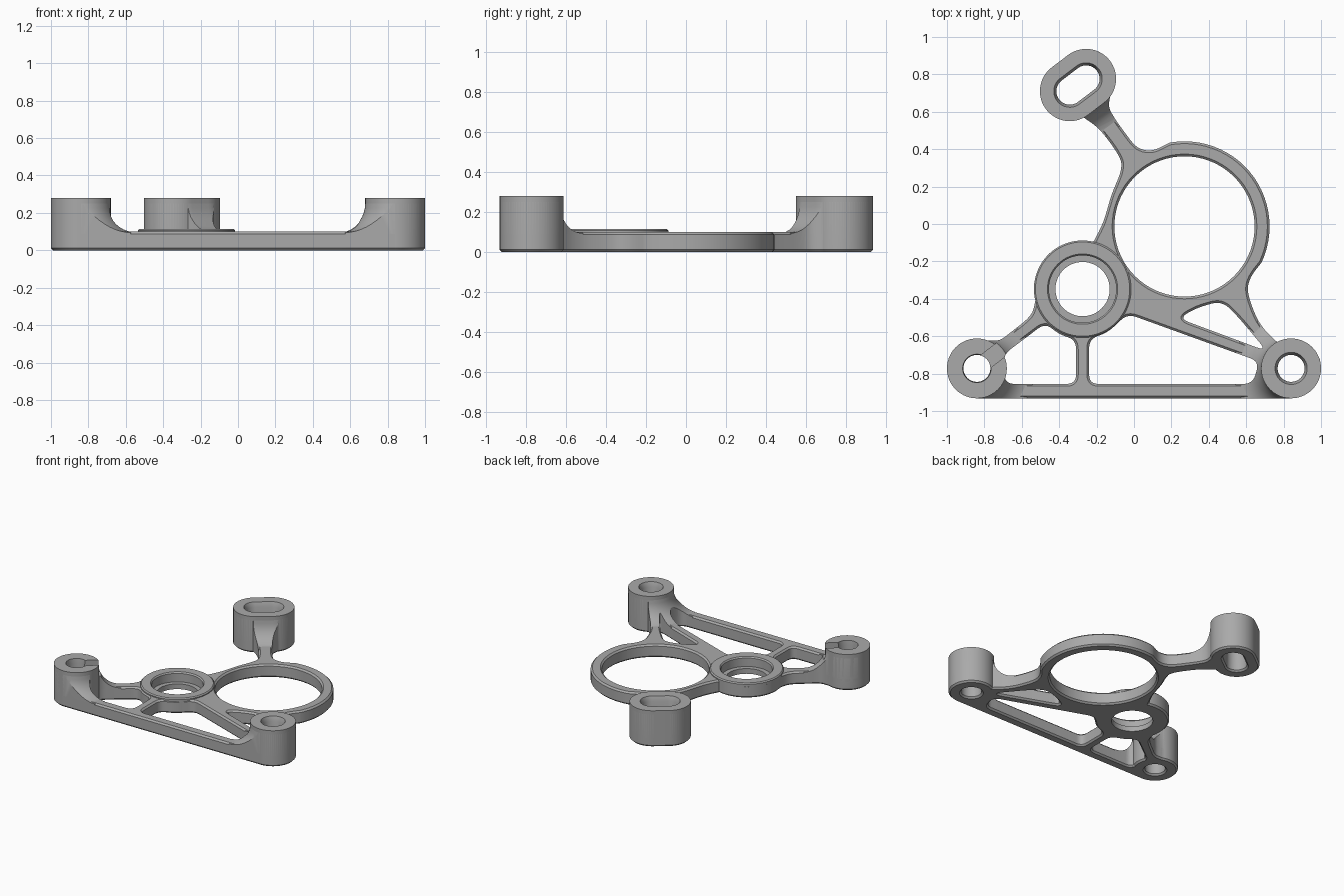
import bpy, bmesh
from math import sin, cos, radians, degrees, atan2, pi
from mathutils import Vector, Matrix

if "Cube" in bpy.data.objects:
    bpy.data.objects.remove(bpy.data.objects["Cube"])

# One grey metal for everything
metal = bpy.data.materials.new("grey_metal")
metal.use_nodes = True
GREY = (0.4, 0.4, 0.4, 1)
metal.diffuse_color = GREY
metal.node_tree.nodes["Principled BSDF"].inputs["Base Color"].default_value = GREY

# Main dimensions
PLATE_H, BOSS_H, HUB_H = 0.10, 0.28, 0.115
BOSS_R, HUB_R, RING_R, RING_HOLE = 0.16, 0.26, 0.455, 0.375
CHAMFER = 0.012
LEFT, RIGHT = Vector((-0.84, -0.772)), Vector((0.84, -0.772))
SLOT_A, SLOT_B = Vector((-0.343, 0.71)), Vector((-0.256, 0.776))
HUB, RING = Vector((-0.275, -0.348)), Vector((0.27, -0.013))


def arc(c, r, a0, a1):
    n = max(4, int(abs(a1 - a0) / 5))
    angles = [radians(a0 + (a1 - a0) * i / n) for i in range(n + 1)]
    return [c + Vector((cos(a), sin(a))) * r for a in angles]


def capsule(a, b, r):
    d = b - a
    ang = degrees(atan2(d.y, d.x)) if d.length else 0
    pts = arc(b, r, ang - 90, ang + 90) + arc(a, r, ang + 90, ang + 270)
    return [p for i, p in enumerate(pts) if (p - pts[i - 1]).length > 1e-5]


def smooth_link(pts, steps=5):
    """Smooth curve through points, without its two end points."""
    pts = [Vector(p) for p in pts]
    p = [pts[0]] + pts + [pts[-1]]
    out = []
    for i in range(1, len(p) - 2):
        a, b, c, d = p[i - 1:i + 3]
        for k in range(steps):
            t = k / steps
            out.append(0.5 * (2 * b + (c - a) * t + (2 * a - 5 * b + 4 * c - d) * t ** 2
                              + (3 * b - a - 3 * c + d) * t ** 3))
    return out[1:]


def rounded(corners, d):
    """Polygon with every corner rounded off."""
    pts = [Vector(c) for c in corners]
    out = []
    for i, p in enumerate(pts):
        u, v = pts[i - 1] - p, pts[(i + 1) % len(pts)] - p
        a = p + u.normalized() * min(d, u.length * 0.45)
        b = p + v.normalized() * min(d, v.length * 0.45)
        for k in range(7):
            t = k / 6
            out.append(a * (1 - t) ** 2 + p * 2 * t * (1 - t) + b * t * t)
    return out


def add_object(name, mesh):
    ob = bpy.data.objects.new(name, mesh)
    bpy.context.collection.objects.link(ob)
    return ob


def tidy(mesh):
    bm = bmesh.new()
    bm.from_mesh(mesh)
    bmesh.ops.remove_doubles(bm, verts=bm.verts, dist=1e-5)
    bmesh.ops.recalc_face_normals(bm, faces=bm.faces)
    bm.to_mesh(mesh)
    bm.free()


def evaluated_mesh(ob):
    bpy.context.view_layer.update()
    return bpy.data.meshes.new_from_object(ob.evaluated_get(bpy.context.evaluated_depsgraph_get()))


def sheet(name, loops, z0, z1, bevel=0.0):
    """Extruded flat outline with holes."""
    cu = bpy.data.curves.new(name, "CURVE")
    cu.dimensions, cu.fill_mode = "2D", "BOTH"
    cu.extrude = (z1 - z0) / 2 - bevel
    cu.bevel_depth, cu.bevel_resolution, cu.offset = bevel, 0, -bevel
    for loop in loops:
        sp = cu.splines.new("POLY")
        sp.points.add(len(loop) - 1)
        for pt, co in zip(sp.points, loop):
            pt.co = (co.x, co.y, 0, 1)
        sp.use_cyclic_u = True
    temp = add_object(name + "_curve", cu)
    mesh = evaluated_mesh(temp)
    bpy.data.objects.remove(temp)
    mesh.transform(Matrix.Translation((0, 0, (z0 + z1) / 2)))
    tidy(mesh)
    return add_object(name, mesh)


def loft(name, a, b, profile, closed):
    """Capsule-shaped rings of (radius, z), closed into a tube or capped."""
    bm = bmesh.new()
    rings = [[bm.verts.new((p.x, p.y, z)) for p in capsule(a, b, r)] for r, z in profile]
    n = len(rings[0])
    for i in range(len(rings) if closed else len(rings) - 1):
        lo, hi = rings[i], rings[(i + 1) % len(rings)]
        for k in range(n):
            bm.faces.new((lo[k], lo[(k + 1) % n], hi[(k + 1) % n], hi[k]))
    if not closed:
        bm.faces.new(rings[0])
        bm.faces.new(rings[-1])
    mesh = bpy.data.meshes.new(name)
    bm.to_mesh(mesh)
    bm.free()
    tidy(mesh)
    return add_object(name, mesh)


def boolean(ob, tool, op):
    mod = ob.modifiers.new("cut", "BOOLEAN")
    mod.operation, mod.solver, mod.object = op, "EXACT", tool
    mesh = evaluated_mesh(ob)
    ob.modifiers.clear()
    ob.data = mesh


# Plate outline: arcs round each feature, joined by smooth links
arcs = [
    arc(LEFT, BOSS_R, 70, 270) + arc(RIGHT, BOSS_R, 270, 478),
    arc(RING, RING_R, -25, 100),
    arc(SLOT_B, BOSS_R, -37, 127) + arc(SLOT_A, BOSS_R, 127, 298),
    arc(HUB, HUB_R, 77, 194),
]
links = [
    [(0.70, -0.567), (0.65, -0.487), (0.61, -0.365), (0.625, -0.285)],
    [(0.10, 0.395), (0.02, 0.41), (-0.05, 0.49), (-0.128, 0.61)],
    [(-0.18, 0.50), (-0.085, 0.37), (-0.07, 0.29), (-0.12, 0.155), (-0.165, 0.01)],
    [(-0.555, -0.49), (-0.66, -0.58), (-0.72, -0.62)],
]
outline = []
for i, (seg, link) in enumerate(zip(arcs, links)):
    outline += seg + smooth_link([seg[-1]] + link + [arcs[(i + 1) % 4][0]])

# Windows between the ribs
windows = [
    rounded([(-0.70, -0.70), (-0.475, -0.53), (-0.40, -0.59), (-0.31, -0.62),
             (-0.31, -0.855), (-0.69, -0.855)], 0.05),
    rounded([(-0.24, -0.615), (-0.14, -0.58), (-0.035, -0.48), (0.67, -0.735),
             (0.635, -0.855), (-0.24, -0.855)], 0.05),
    rounded([(0.24, -0.505), (0.33, -0.45), (0.47, -0.41), (0.56, -0.50), (0.71, -0.68)], 0.06),
]
hidden_holes = [capsule(LEFT, LEFT, 0.12), capsule(RIGHT, RIGHT, 0.12),
                capsule(SLOT_A, SLOT_B, 0.12), capsule(HUB, HUB, 0.22)]
loops = [outline, capsule(RING, RING, RING_HOLE)] + windows + hidden_holes
parts = [sheet("bracket_plate", loops, 0, PLATE_H, CHAMFER)]
prism = sheet("flare_trimmer", loops, -0.1, 0.4)

# Central hub with a counterbored hole
parts.append(loft("bearing_hub", HUB, HUB, [
    (HUB_R - CHAMFER, 0), (HUB_R, CHAMFER), (HUB_R, HUB_H - 0.008), (HUB_R - 0.008, HUB_H),
    (0.188, HUB_H), (0.18, HUB_H - 0.01), (0.18, 0.04), (0.145, 0.04), (0.145, 0)], True))

# Mounting bosses, each with a concave flare onto the plate
flare = [(0.31, 0.03)] + [(0.31 - 0.15 * cos(t), 0.25 - 0.155 * sin(t))
                          for t in [pi / 2 * (1 - i / 10) for i in range(11)]] + [(0.155, 0.278)]
bosses = {}
for name, a, b, lip in (("left_rear", LEFT, LEFT, 0.076), ("right", RIGHT, RIGHT, 0.086),
                        ("slotted", SLOT_A, SLOT_B, 0.086)):
    name = {"left_rear": "front_right", "right": "front_left", "slotted": "back_slotted"}[name]
    boss = loft(name + "_boss", a, b, [
        (BOSS_R - CHAMFER, 0), (BOSS_R, CHAMFER), (BOSS_R, BOSS_H), (lip, BOSS_H),
        (0.072, BOSS_H - 0.035), (0.072, 0.012), (0.084, 0)], True)
    skirt = loft(name + "_flare", a, b, flare, False)
    boolean(skirt, prism, "INTERSECT")
    bosses[name] = (boss, skirt)
    parts += [boss, skirt]

# Notch through the wall of the front right boss
bm = bmesh.new()
bmesh.ops.create_cube(bm, size=1)
turn = Matrix.Rotation(radians(38), 4, "Z")
bm.transform(Matrix.Translation((LEFT.x, LEFT.y, 0.29)) @ turn
             @ Matrix.Translation((0.16, 0, 0)) @ Matrix.Diagonal((0.24, 0.085, 0.2, 1)))
notch_mesh = bpy.data.meshes.new("notch_cutter")
bm.to_mesh(notch_mesh)
bm.free()
notch = add_object("notch_cutter", notch_mesh)
for ob in bosses["front_right"]:
    boolean(ob, notch, "DIFFERENCE")
for helper in (notch, prism):
    bpy.data.objects.remove(helper)

# Material and shading
for ob in parts:
    ob.data.materials.clear()
    ob.data.materials.append(metal)
    bpy.ops.object.select_all(action="DESELECT")
    ob.select_set(True)
    bpy.context.view_layer.objects.active = ob
    bpy.ops.object.shade_smooth_by_angle(angle=radians(30))
